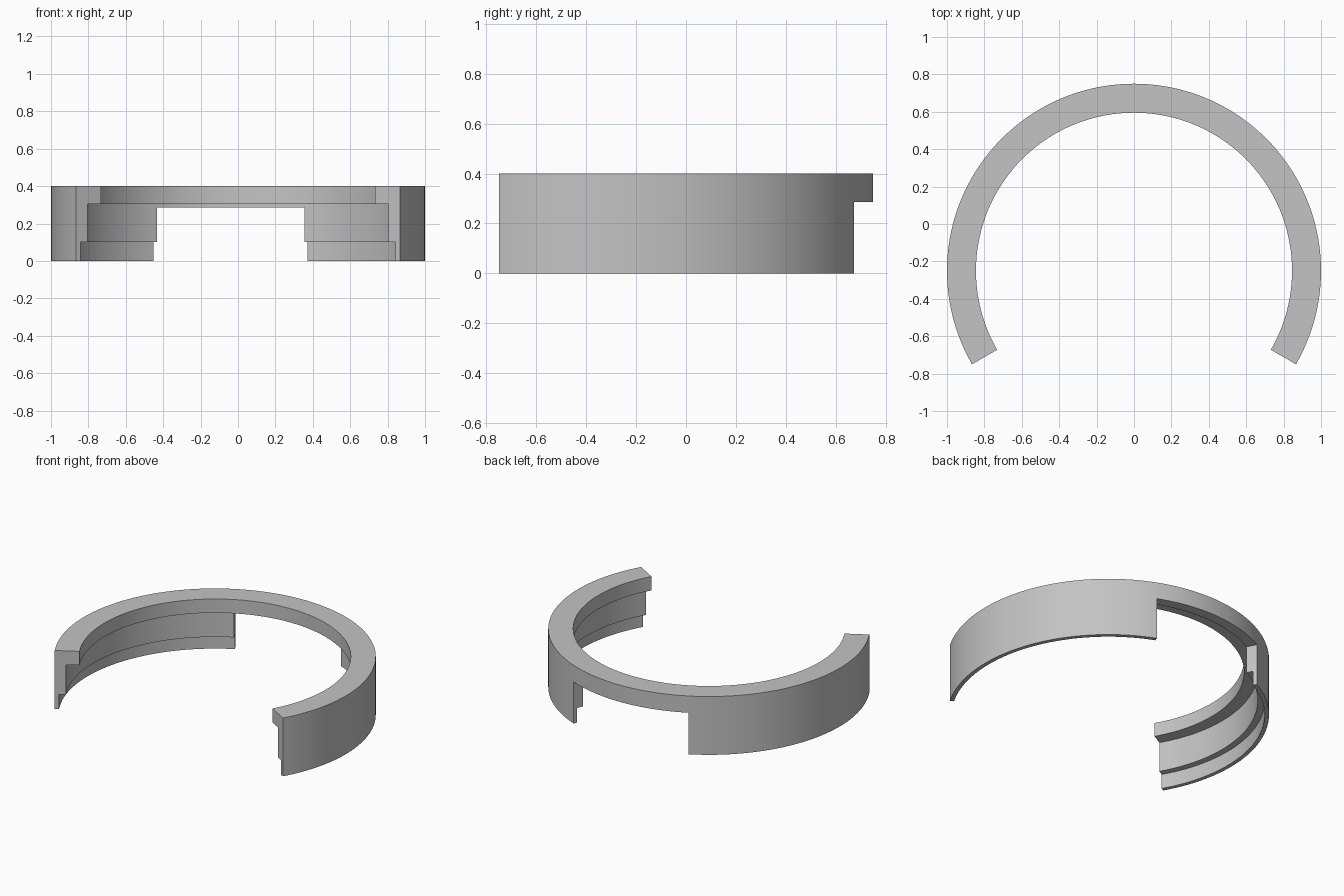
import bpy, bmesh
from math import radians, sin, cos
from mathutils import Vector

if "Cube" in bpy.data.objects:
    bpy.data.objects.remove(bpy.data.objects["Cube"], do_unlink=True)

CENTRE = Vector((0, -0.25, 0))
START, SWEEP, STEPS = -30, 240, 96

grey = bpy.data.materials.new("plain grey")
grey.use_nodes = True
colour = (0.55, 0.55, 0.55, 1)
grey.diffuse_color = colour
grey.node_tree.nodes["Principled BSDF"].inputs["Base Color"].default_value = colour


def polar(radius, degrees, z):
    a = radians(degrees)
    return CENTRE + Vector((radius * cos(a), radius * sin(a), z))


def loft(name, rings, ends=True):
    """Join matching closed outlines into a capped solid."""
    bm = bmesh.new()
    loops = [[bm.verts.new(p) for p in ring] for ring in rings]
    n = len(loops[0])
    for a, b in zip(loops, loops[1:]):
        for i in range(n):
            j = (i + 1) % n
            bm.faces.new((a[i], a[j], b[j], b[i]))
    bm.faces.new(loops[0])
    bm.faces.new(loops[-1])
    bmesh.ops.recalc_face_normals(bm, faces=bm.faces)
    mesh = bpy.data.meshes.new(name)
    bm.to_mesh(mesh)
    bm.free()
    mesh.materials.append(grey)
    obj = bpy.data.objects.new(name, mesh)
    bpy.context.collection.objects.link(obj)
    return obj


# Open ring: stepped cross-section (radius, height) swept round the arc
section = [(1, 0), (1, 0.4), (0.845, 0.4), (0.845, 0.305),
           (0.93, 0.305), (0.93, 0.1), (0.973, 0.1), (0.973, 0)]
ring = loft("stepped_ring", [
    [polar(r, START + SWEEP * i / STEPS, z) for r, z in section]
    for i in range(STEPS + 1)])

# Wedge that opens the rear gap beneath the top band
wedge = loft("gap_cutter", [
    [polar(0, 0, z), polar(2, 67.6, z), polar(2, 117.7, z)]
    for z in (-0.1, 0.285)])
wedge.hide_render = True

cut = ring.modifiers.new("rear gap", "BOOLEAN")
cut.operation = "DIFFERENCE"
cut.solver = "EXACT"
cut.object = wedge

bpy.ops.object.select_all(action="DESELECT")
ring.select_set(True)
bpy.context.view_layer.objects.active = ring
bpy.ops.object.modifier_apply(modifier=cut.name)
bpy.data.objects.remove(wedge, do_unlink=True)
bpy.ops.object.shade_smooth_by_angle(angle=radians(30))
